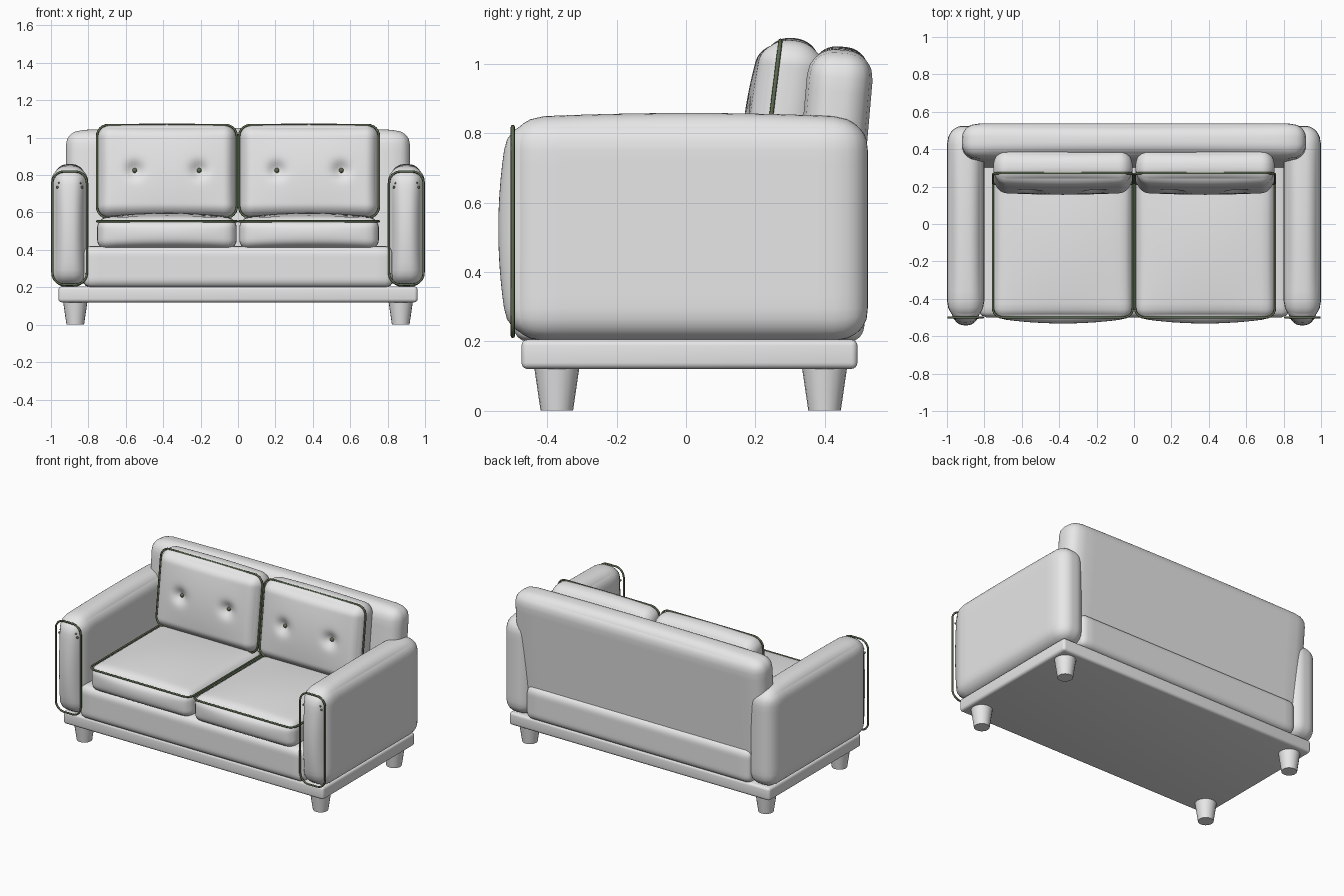
import bpy, bmesh, math
from mathutils import Vector, Matrix

cube = bpy.data.objects.get("Cube")
if cube:
    bpy.data.objects.remove(cube, do_unlink=True)


def material(name, rgb):
    mat = bpy.data.materials.new(name)
    mat.use_nodes = True
    mat.diffuse_color = (*rgb, 1)
    mat.node_tree.nodes["Principled BSDF"].inputs["Base Color"].default_value = (*rgb, 1)
    return mat


FABRIC = material("pale grey fabric", (0.8, 0.8, 0.8))
TRIM = material("dark olive trim", (0.11, 0.15, 0.08))


def select_only(obj):
    bpy.ops.object.select_all(action="DESELECT")
    obj.select_set(True)
    bpy.context.view_layer.objects.active = obj


def finish(name, bm, mat, location=(0, 0, 0), lean=0):
    mesh = bpy.data.meshes.new(name)
    bm.to_mesh(mesh)
    bm.free()
    mesh.materials.append(mat)
    obj = bpy.data.objects.new(name, mesh)
    bpy.context.collection.objects.link(obj)
    obj.location = location
    obj.rotation_euler.x = -lean
    select_only(obj)
    bpy.ops.object.shade_smooth_by_angle(angle=math.radians(40))
    return obj


def padded_box(name, center, half, radius, puff=(), dimples=(), cells=20, lean=0):
    """Rounded box; puff holds (axis, sign, amount), dimples sink into the front."""
    bm = bmesh.new()
    bmesh.ops.create_cube(bm, size=2)
    bmesh.ops.subdivide_edges(bm, edges=bm.edges[:], cuts=cells - 1, use_grid_fill=True)
    for v in bm.verts:
        u = [math.sin(c * math.pi / 2) for c in v.co]
        p = [c * h for c, h in zip(u, half)]
        core = [max(r - h, min(h - r, c)) for c, h, r in zip(p, half, radius)]
        d = Vector([(c - k) / r for c, k, r in zip(p, core, radius)]).normalized()
        co = Vector([k + e * r for k, e, r in zip(core, d, radius)])
        for axis, sign, amount in puff:
            a, b = [u[i] for i in range(3) if i != axis]
            side = max(0, u[axis] * sign)
            co[axis] += sign * amount * side * (1 - a * a) * (1 - b * b)
        if u[1] < -0.9:
            for x, z, depth in dimples:
                dist = (co.x - x) ** 2 + (co.z - z) ** 2
                co.y += depth * math.exp(-dist / 0.0018)
        v.co = co
    return finish(name, bm, FABRIC, center, lean)


def piping(name, center, half, radius, tilt):
    """Thin cord bent around a rounded rectangle, tilted up from the floor plane."""
    curve = bpy.data.curves.new(name, "CURVE")
    curve.dimensions = "3D"
    curve.bevel_depth = 0.006
    curve.bevel_resolution = 2
    points = []
    for corner, (sx, sy) in enumerate([(1, 1), (-1, 1), (-1, -1), (1, -1)]):
        for step in range(7):
            a = (corner + step / 6) * math.pi / 2
            points.append((sx * (half[0] - radius) + radius * math.cos(a),
                           sy * (half[1] - radius) + radius * math.sin(a), 0, 1))
    spline = curve.splines.new("POLY")
    spline.points.add(len(points) - 1)
    for point, co in zip(spline.points, points):
        point.co = co
    spline.use_cyclic_u = True
    curve.materials.append(TRIM)
    obj = bpy.data.objects.new(name, curve)
    bpy.context.collection.objects.link(obj)
    obj.location = center
    obj.rotation_euler.x = tilt
    select_only(obj)
    bpy.ops.object.convert(target="MESH")


def stud(name, center, radius):
    bm = bmesh.new()
    bmesh.ops.create_uvsphere(bm, u_segments=12, v_segments=8, radius=radius)
    finish(name, bm, TRIM, center)


# Plinth and upholstered seat base
bm = bmesh.new()
bmesh.ops.create_cube(bm, size=1, matrix=Matrix.Diagonal((1.92, 0.97, 0.085, 1)))
bmesh.ops.bevel(bm, geom=bm.edges[:], offset=0.018, segments=4, profile=0.5, affect="EDGES")
finish("plinth", bm, FABRIC, (0, 0.01, 0.1625))
padded_box("seat_base", (0, 0.008, 0.31), (0.83, 0.507, 0.112), (0.04, 0.045, 0.05))

# Backrest, leaning slightly
padded_box("backrest", (0, 0.415, 0.63), (0.92, 0.095, 0.41), (0.09, 0.08, 0.075),
           [(2, 1, 0.012)], lean=math.radians(5))

LEAN = math.radians(7)
for side, label in ((1, "left"), (-1, "right")):
    # Arm with its front cord and studs
    padded_box(label + "_arm", (side * 0.9, 0.008, 0.523), (0.1, 0.517, 0.322),
               (0.085, 0.1, 0.085), [(1, -1, 0.033), (2, 1, 0.014)])
    piping(label + "_arm_piping", (side * 0.9, -0.5, 0.517), (0.092, 0.302), 0.06, math.pi / 2)
    for flip in (1, -1):
        for i, (dx, z) in enumerate([(0.066, 0.735), (0.056, 0.757), (0.036, 0.772)]):
            stud(f"{label}_arm_stud_{i}", (side * 0.9 + flip * dx, -0.5, z), 0.007)

    # Seat cushion
    padded_box(label + "_seat_cushion", (side * 0.38, -0.1, 0.487), (0.373, 0.402, 0.087),
               (0.06, 0.06, 0.055), [(1, -1, 0.03), (2, 1, 0.025)])
    piping(label + "_seat_piping", (side * 0.38, -0.108, 0.553), (0.374, 0.392), 0.05, 0)

    # Back cushion with two buttoned dimples
    center = Vector((side * 0.38, 0.282, 0.815))
    turn = Matrix.Rotation(-LEAN, 3, "X")
    dimples = [(x, 0, 0.035) for x in (-0.172, 0.172)]
    padded_box(label + "_back_cushion", center, (0.372, 0.092, 0.252), (0.07, 0.088, 0.07),
               [(1, -1, 0.025), (1, 1, 0.015), (2, 1, 0.01)], dimples, 60, LEAN)
    piping(label + "_back_piping", center + turn @ Vector((0, -0.04, 0)),
           (0.374, 0.25), 0.06, math.pi / 2 - LEAN)
    for x, z, depth in dimples:
        stud(label + "_back_button", center + turn @ Vector((x, -0.08, z)), 0.013)

    # Tapered feet
    for y, end in ((-0.373, "front"), (0.4, "rear")):
        bm = bmesh.new()
        bmesh.ops.create_cone(bm, cap_ends=True, segments=20, radius1=0.047,
                              radius2=0.066, depth=0.13)
        finish(f"{label}_{end}_foot", bm, FABRIC, (side * 0.87, y, 0.065))
